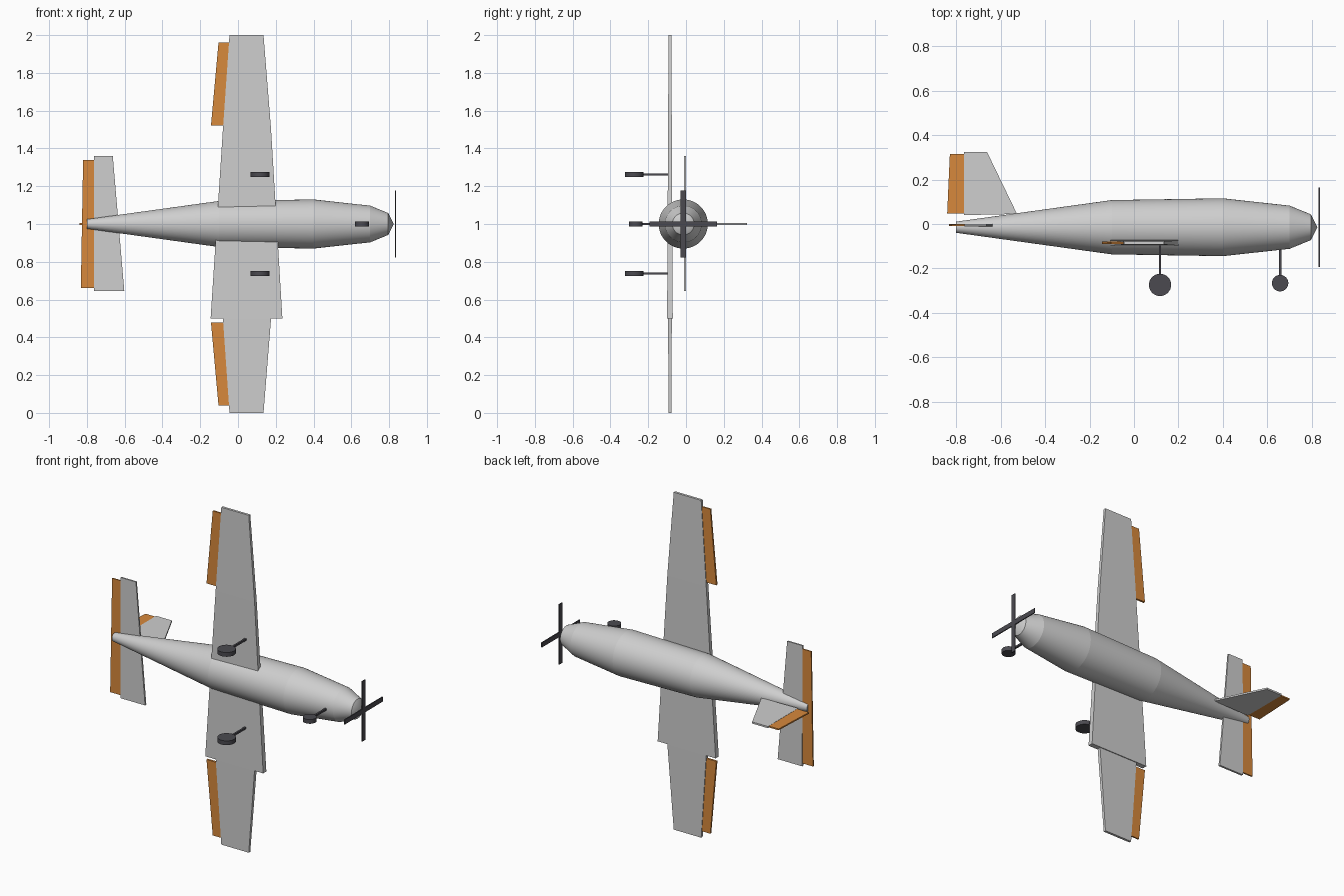
import bpy, bmesh, math
from mathutils import Matrix, Vector

cube = bpy.data.objects.get("Cube")
if cube:
    bpy.data.objects.remove(cube, do_unlink=True)


def material(name, rgb):
    m = bpy.data.materials.new(name)
    m.use_nodes = True
    m.diffuse_color = (*rgb, 1)
    m.node_tree.nodes["Principled BSDF"].inputs["Base Color"].default_value = (*rgb, 1)
    return m


GREY = material("light grey", (0.62, 0.62, 0.62))
ORANGE = material("orange", (0.68, 0.25, 0.045))
DARK = material("dark grey", (0.07, 0.068, 0.08))

AXIS_Y, AXIS_Z = -0.0145, 1.0


def finish(name, bm, mat, smooth=None):
    bmesh.ops.recalc_face_normals(bm, faces=bm.faces)
    mesh = bpy.data.meshes.new(name)
    bm.to_mesh(mesh)
    bm.free()
    mesh.materials.append(mat)
    ob = bpy.data.objects.new(name, mesh)
    bpy.context.collection.objects.link(ob)
    if smooth:
        bpy.ops.object.select_all(action='DESELECT')
        ob.select_set(True)
        bpy.context.view_layer.objects.active = ob
        bpy.ops.object.shade_smooth_by_angle(angle=math.radians(smooth))
    return ob


def loft(name, mat, rings):
    """Skin a list of equal-sized point rings and cap both ends."""
    bm = bmesh.new()
    rows = [[bm.verts.new(p) for p in ring] for ring in rings]
    for a, b in zip(rows, rows[1:]):
        for i in range(len(a)):
            j = (i + 1) % len(a)
            bm.faces.new((a[i], a[j], b[j], b[i]))
    bm.faces.new(rows[0])
    bm.faces.new(rows[-1])
    return finish(name, bm, mat)


def panel(name, mat, y, *stations):
    """Tapered slab; each station is z, rear x, front x, thickness."""
    loft(name, mat, [[(a, y - t / 2, z), (b, y - t / 2, z), (b, y + t / 2, z), (a, y + t / 2, z)]
                     for z, a, b, t in stations])


def upright(name, mat, thick, outline):
    """Flat plate on the centre plane from an x, y outline."""
    loft(name, mat, [[(x, y, AXIS_Z + s * thick / 2) for x, y in outline] for s in (-1, 1)])


def box(name, mat, centre, size):
    bm = bmesh.new()
    bmesh.ops.create_cube(bm, size=1, matrix=Matrix.Translation(centre) @ Matrix.Diagonal((*size, 1)))
    finish(name, bm, mat)


# Fuselage: turned profile along x
profile = [(-0.8, 0.025), (-0.1, 0.122), (0.4, 0.13), (0.7, 0.097), (0.795, 0.058)]
bm = bmesh.new()
verts = [bm.verts.new((x, AXIS_Y, AXIS_Z + r))
         for x, r in [(profile[0][0], 0)] + profile + [(0.825, 0)]]
edges = [bm.edges.new(pair) for pair in zip(verts, verts[1:])]
bmesh.ops.spin(bm, geom=verts + edges, cent=(0, AXIS_Y, AXIS_Z), axis=(1, 0, 0),
               angle=2 * math.pi, steps=64)
bmesh.ops.remove_doubles(bm, verts=bm.verts, dist=0.0001)
finish("fuselage", bm, GREY, smooth=6.3)

# Wing: one tapering centre panel and two outer panels
WING_Y = -0.085
panel("wing_centre", GREY, WING_Y, (0.5, -0.145, 0.235, 0.03), (1.5, -0.08, 0.175, 0.02))
for side, s in (("left", 1), ("right", -1)):
    panel("wing_outer_" + side, GREY, WING_Y,
          (1 + s * 0.5, -0.08, 0.175, 0.02), (1 + s, -0.045, 0.135, 0.0145))
    panel("aileron_" + side, ORANGE, WING_Y,
          (1 + s * 0.522, -0.143, -0.078, 0.012), (1 + s * 0.962, -0.103, -0.045, 0.009))

# Tail surfaces
panel("tailplane", GREY, -0.005, (0.645, -0.763, -0.602, 0.012), (1.36, -0.763, -0.663, 0.009))
panel("elevator", ORANGE, -0.005, (0.662, -0.832, -0.763, 0.009), (1.34, -0.82, -0.763, 0.007))
upright("fin", GREY, 0.01, [(-0.764, 0.04), (-0.526, 0.045), (-0.661, 0.324), (-0.764, 0.324)])
upright("rudder", ORANGE, 0.008, [(-0.84, 0.048), (-0.764, 0.048), (-0.764, 0.315), (-0.828, 0.315)])


# Landing gear: wheel with a thin strut
def gear(name, x, y, z, radius, top):
    bm = bmesh.new()
    bmesh.ops.create_cone(bm, cap_ends=True, segments=32, radius1=radius, radius2=radius,
                          depth=0.025, matrix=Matrix.Translation((x, y, z)))
    finish(name + "_wheel", bm, DARK, smooth=30)
    box(name + "_strut", DARK, Vector((x, (y + top) / 2, z)), (0.011, top - y, 0.011))


gear("left_gear", 0.117, -0.274, 1.262, 0.05, -0.08)
gear("right_gear", 0.117, -0.274, 0.738, 0.05, -0.08)
gear("nose_gear", 0.657, -0.266, 1.0, 0.037, -0.08)

# Propeller: two crossed bars
hub = Vector((0.833, AXIS_Y, AXIS_Z))
box("propeller_blade_a", DARK, hub, (0.006, 0.028, 0.356))
box("propeller_blade_b", DARK, hub, (0.006, 0.356, 0.028))
